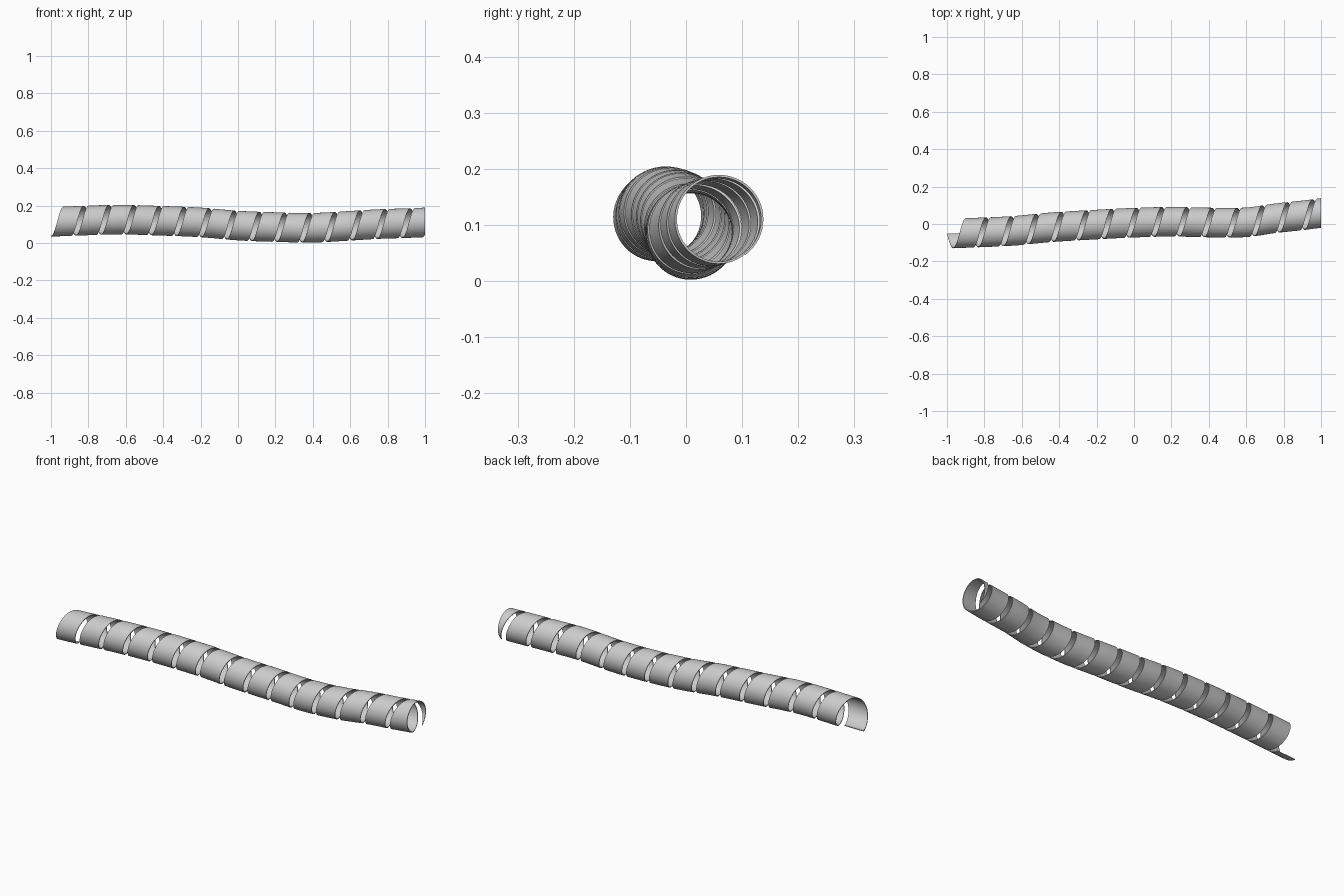
import bpy, bmesh, math
from mathutils import Vector

if "Cube" in bpy.data.objects:
    bpy.data.objects.remove(bpy.data.objects["Cube"])

RADIUS, WIDTH, THICK = 0.079, 0.108, 0.004
TURNS, STEPS, ACROSS = 14.9, 56, 4
PITCH = 2.0 / TURNS

# gently wandering centre line of the coil: x, y, z
PATH = [(-1.2, -0.06, 0.112), (-0.95, -0.05, 0.115), (-0.65, -0.037, 0.125),
        (-0.45, -0.018, 0.12), (-0.2, -0.003, 0.11), (0.0, 0.007, 0.093),
        (0.2, 0.012, 0.085), (0.4, 0.008, 0.0815), (0.6, 0.009, 0.092),
        (0.75, 0.03, 0.101), (0.9, 0.046, 0.106), (1.05, 0.065, 0.112),
        (1.3, 0.09, 0.12)]


def centre(x):
    """Smooth (Hermite) interpolation of the centre line at x."""
    i = 1
    while i < len(PATH) - 3 and PATH[i + 1][0] < x:
        i += 1
    p0, p1, p2, p3 = PATH[i - 1:i + 3]
    h = p2[0] - p1[0]
    t = (x - p1[0]) / h
    out = []
    for k in (1, 2):
        m1 = (p2[k] - p0[k]) / (p2[0] - p0[0]) * h
        m2 = (p3[k] - p1[k]) / (p3[0] - p1[0]) * h
        out.append((2*t**3 - 3*t**2 + 1) * p1[k] + (t**3 - 2*t**2 + t) * m1
                   + (3*t**2 - 2*t**3) * p2[k] + (t**3 - t**2) * m2)
    return out


# spiral ribbon: a flat strip wound round the centre line
bm = bmesh.new()
rows = []
for i in range(int(TURNS * STEPS) + 2):
    turn = i / STEPS
    a = 2 * math.pi * turn - math.pi / 2
    row = []
    for j in range(ACROSS + 1):
        x = -1 + PITCH * turn + WIDTH * j / ACROSS
        cy, cz = centre(x)
        ring = []
        for r in (RADIUS, RADIUS - THICK):
            ring.append(bm.verts.new((x, cy - r * math.cos(a), cz + r * math.sin(a))))
        row.append(ring)
    # closed loop: along the outside, back along the inside
    rows.append([v[0] for v in row] + [v[1] for v in reversed(row)])

n = len(rows[0])
for r0, r1 in zip(rows, rows[1:]):
    for k in range(n):
        bm.faces.new((r0[k], r0[(k + 1) % n], r1[(k + 1) % n], r1[k]))
bm.faces.new(rows[0])
bm.faces.new(rows[-1])

# square trim at the right-hand end
bmesh.ops.bisect_plane(bm, geom=bm.verts[:] + bm.edges[:] + bm.faces[:],
                       plane_co=Vector((1, 0, 0)), plane_no=Vector((1, 0, 0)),
                       clear_outer=True)
bmesh.ops.holes_fill(bm, edges=[e for e in bm.edges if e.is_boundary], sides=0)
bmesh.ops.recalc_face_normals(bm, faces=bm.faces[:])

mesh = bpy.data.meshes.new("spiral_wrap")
bm.to_mesh(mesh)
bm.free()
wrap = bpy.data.objects.new("spiral_wrap", mesh)
bpy.context.collection.objects.link(wrap)
bpy.context.view_layer.objects.active = wrap
wrap.select_set(True)
bpy.ops.object.shade_smooth_by_angle(angle=math.radians(35))
